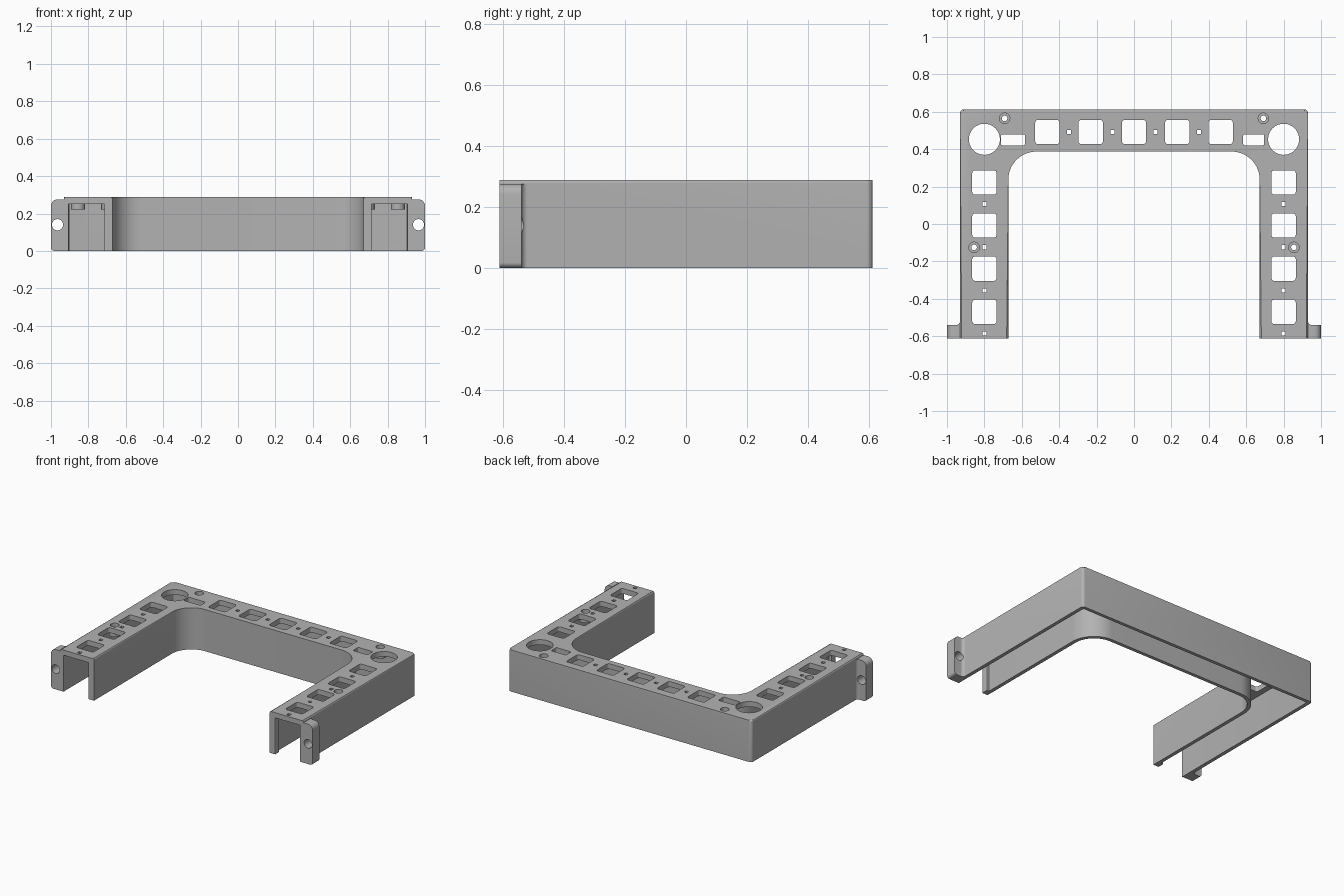
import bpy, bmesh, math
from math import cos, sin, pi

if "Cube" in bpy.data.objects:
    bpy.data.objects.remove(bpy.data.objects["Cube"], do_unlink=True)

H = 0.288          # overall height
FRONT = -0.613     # y of the arm ends
ROOF = 0.252       # underside of the top plate

grey = bpy.data.materials.new("plain grey")
grey.use_nodes = True
COLOUR = (0.45, 0.45, 0.45, 1)
grey.diffuse_color = COLOUR
grey.node_tree.nodes["Principled BSDF"].inputs["Base Color"].default_value = COLOUR


def arc(cx, cy, r, a0, a1, n=10):
    steps = [math.radians(a0 + (a1 - a0) * i / n) for i in range(n + 1)]
    return [(cx + r * cos(a), cy + r * sin(a)) for a in steps]


def round_rect(cx, cy, w, h, r):
    w, h = w / 2 - r, h / 2 - r
    pts = []
    for sx, sy, a in ((1, 1, 0), (-1, 1, 90), (-1, -1, 180), (1, -1, 270)):
        pts += arc(cx + sx * w, cy + sy * h, r, a, a + 90, 4)
    return pts


def circle(cx, cy, r, n=40):
    return arc(cx, cy, r, 0, 360, n)[:-1]


def add_prism(bm, pts, z0, z1):
    """Extrude a closed outline from z0 to z1 and return the top face."""
    low = [bm.verts.new((x, y, z0)) for x, y in pts]
    high = [bm.verts.new((x, y, z1)) for x, y in pts]
    n = len(pts)
    bm.faces.new(low[::-1])
    top = bm.faces.new(high)
    for i in range(n):
        j = (i + 1) % n
        bm.faces.new((low[i], low[j], high[j], high[i]))
    return top


def make_object(name, bm, helper=False):
    bmesh.ops.recalc_face_normals(bm, faces=bm.faces)
    me = bpy.data.meshes.new(name)
    bm.to_mesh(me)
    bm.free()
    me.materials.append(grey)
    ob = bpy.data.objects.new(name, me)
    bpy.context.collection.objects.link(ob)
    ob.hide_render = helper
    return ob


def prisms(name, parts):
    bm = bmesh.new()
    for pts, z0, z1 in parts:
        add_prism(bm, pts, z0, z1)
    return make_object(name, bm, True)


def combine(target, tool, operation):
    mod = target.modifiers.new(operation.title(), 'BOOLEAN')
    mod.operation, mod.solver, mod.object = operation, 'EXACT', tool
    bpy.context.view_layer.objects.active = target
    bpy.ops.object.modifier_apply(modifier=mod.name)
    bpy.data.objects.remove(tool, do_unlink=True)


def u_outline(ox, oy, orad, ix, iy, irad, front):
    """U-shaped plan: outer rounded corners, inner rounded corners."""
    pts = [(ox, front)] + arc(ox - orad, oy - orad, orad, 0, 90, 5)
    pts += arc(-ox + orad, oy - orad, orad, 90, 180, 5) + [(-ox, front)]
    pts += [(-ix, front)] + arc(-ix + irad, iy - irad, irad, 180, 90, 16)
    return pts + arc(ix - irad, iy - irad, irad, 90, 0, 16) + [(ix, front)]


# U-shaped body with softened top edges
bm = bmesh.new()
top = add_prism(bm, u_outline(0.93, 0.613, 0.02, 0.672, 0.387, 0.15, FRONT), 0, H)
rim = [e for e in top.edges if any(v.co.y > FRONT + 0.01 for v in e.verts)]
bmesh.ops.bevel(bm, geom=rim, offset=0.009, segments=3, profile=0.5,
                affect='EDGES', clamp_overlap=True)
frame = make_object("channel_frame", bm)

# Hollow underside, open at the bottom and at the arm ends
combine(frame, prisms("cavity_cutter", [
    (u_outline(0.905, 0.59, 0.008, 0.697, 0.411, 0.174, FRONT - 0.1), -0.1, ROOF)]),
    'DIFFERENCE')

# Mounting ears with a fillet against the arm and rounded outer corners
for s in (1, -1):
    bm = bmesh.new()
    plan = [(0.915, FRONT), (1.0, FRONT), (1.0, -0.54)]
    plan += arc(0.95, -0.52, 0.02, 270, 180, 6) + [(0.915, -0.52)]
    add_prism(bm, [(s * x, y) for x, y in plan], 0, 0.276)
    for z, r in ((0.276, 0.035), (0, 0.018)):
        edges = [e for e in bm.edges if all(abs(v.co.x) > 0.999 and
                 abs(v.co.z - z) < 0.001 for v in e.verts)]
        bmesh.ops.bevel(bm, geom=edges, offset=r, segments=6, profile=0.5, affect='EDGES')
    combine(frame, make_object("ear", bm, True), 'UNION')

# Thickened lip inside each arm end, and bosses under the screw holes
screws = [(s * x, y) for s in (1, -1) for x, y in ((0.692, 0.565), (0.855, -0.125))]
extras = [(round_rect(s * 0.699, FRONT + 0.022, 0.03, 0.044, 0.002), 0, ROOF + 0.01)
          for s in (1, -1)]
extras += [(circle(x, y, 0.037), 0.222, ROOF + 0.01) for x, y in screws]
combine(frame, prisms("lips_and_bosses", extras), 'UNION')

# Openings through the top plate
LOW, HIGH = 0.15, 0.4
cuts = []
for i in range(5):
    cuts.append((round_rect((i - 2) * 0.2315, 0.492, 0.13, 0.13, 0.015), LOW, HIGH))
for i in range(4):
    cuts.append((round_rect((i - 1.5) * 0.2315, 0.492, 0.022, 0.022, 0.002), LOW, HIGH))
for s in (1, -1):
    for i in range(4):
        y = 0.222 - i * 0.2305
        cuts.append((round_rect(s * 0.8, y, 0.13, 0.13, 0.015), LOW, HIGH))
        y = 0.106 - i * 0.2305
        cuts.append((round_rect(s * 0.8, y, 0.022, 0.022, 0.002), LOW, HIGH))
    cuts.append((circle(s * 0.8, 0.453, 0.083, 64), LOW, HIGH))
cuts.append((round_rect(-0.647, 0.45, 0.128, 0.058, 0.006), LOW, HIGH))
cuts.append((round_rect(0.64, 0.45, 0.112, 0.058, 0.006), LOW, HIGH))
cuts += [(circle(x, y, 0.015, 24), LOW, HIGH) for x, y in screws]
combine(frame, prisms("opening_cutters", cuts), 'DIFFERENCE')

# Counterbores for the screw heads
combine(frame, prisms("counterbore_cutters",
        [(circle(x, y, 0.028), H - 0.025, HIGH) for x, y in screws]), 'DIFFERENCE')

# Bolt holes running front to back through the ears
bm = bmesh.new()
for s in (1, -1):
    new = add_prism(bm, circle(s * 0.965, -0.14, 0.03), 0.45, 0.7)
for v in bm.verts:
    v.co = (v.co.x, -v.co.z, -v.co.y)
combine(frame, make_object("bolt_hole_cutters", bm, True), 'DIFFERENCE')

# Smooth the curved faces, keep hard edges
bpy.ops.object.select_all(action='DESELECT')
frame.select_set(True)
bpy.context.view_layer.objects.active = frame
bpy.ops.object.shade_smooth_by_angle(angle=math.radians(35))
